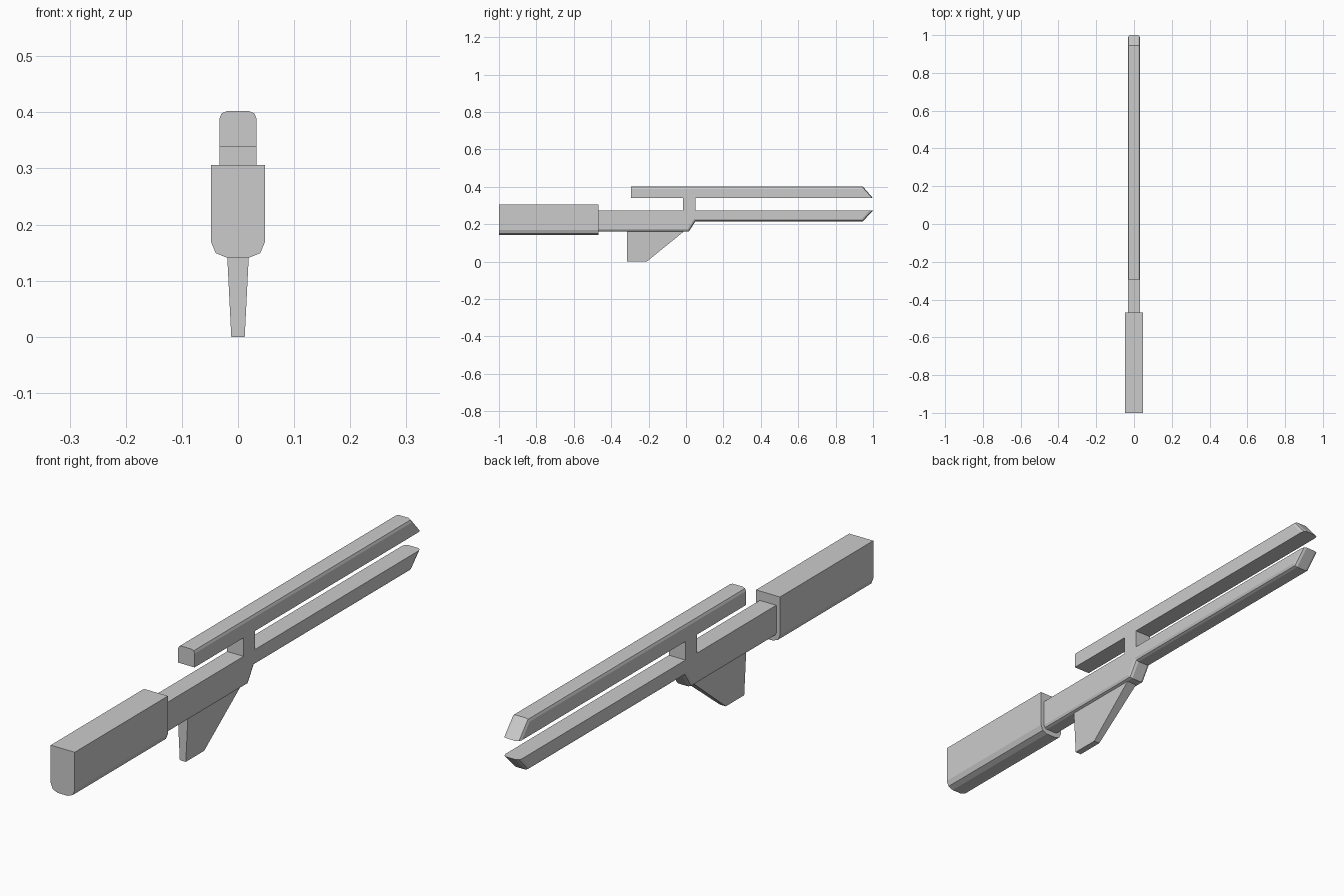
import bpy
import bmesh

if "Cube" in bpy.data.objects:
    bpy.data.objects.remove(bpy.data.objects["Cube"])


def side_prism(name, outline, half_width, rounded=(), radius=0.0, taper=None):
    """Extrude a (y, z) outline across x, rounding the rim along chosen outline segments."""
    bm = bmesh.new()
    rings = []
    for side in (-1, 1):
        rings.append([bm.verts.new((side * (taper(z) if taper else half_width), y, z))
                      for y, z in outline])
    left, right = rings
    bm.faces.new(left)
    bm.faces.new(right[::-1])
    n = len(outline)
    for i in range(n):
        j = (i + 1) % n
        bm.faces.new((left[j], left[i], right[i], right[j]))
    bmesh.ops.recalc_face_normals(bm, faces=bm.faces[:])
    if rounded:
        edges = [bm.edges.get((ring[i], ring[(i + 1) % n])) for ring in rings for i in rounded]
        bmesh.ops.bevel(bm, geom=edges, offset=radius, segments=2, profile=0.5,
                        affect='EDGES', clamp_overlap=False)
    mesh = bpy.data.meshes.new(name)
    bm.to_mesh(mesh)
    bm.free()
    obj = bpy.data.objects.new(name, mesh)
    bpy.context.collection.objects.link(obj)
    return obj


# Lower bar, joining post and upper rail in one flush piece
frame = [(-0.48, 0.16), (0.015, 0.16), (0.05, 0.215), (0.945, 0.215), (1.0, 0.272),
         (0.05, 0.272), (0.05, 0.339), (1.0, 0.339), (0.945, 0.402), (-0.295, 0.402),
         (-0.295, 0.339), (-0.015, 0.339), (-0.015, 0.272), (-0.48, 0.272)]
side_prism("twin_rail_frame", frame, 0.033, rounded=(0, 1, 2, 3, 7, 8), radius=0.013)

# Rear block with rounded underside
block = [(-1.0, 0.141), (-0.468, 0.141), (-0.468, 0.306), (-1.0, 0.306)]
side_prism("rear_block", block, 0.048, rounded=(0,), radius=0.028)

# Tapered fin-like grip below the bar
grip = [(-0.315, 0.162), (-0.315, 0.0), (-0.21, 0.0), (-0.01, 0.162)]
side_prism("grip", grip, 0.0, taper=lambda z: 0.012 + 0.05 * z)
